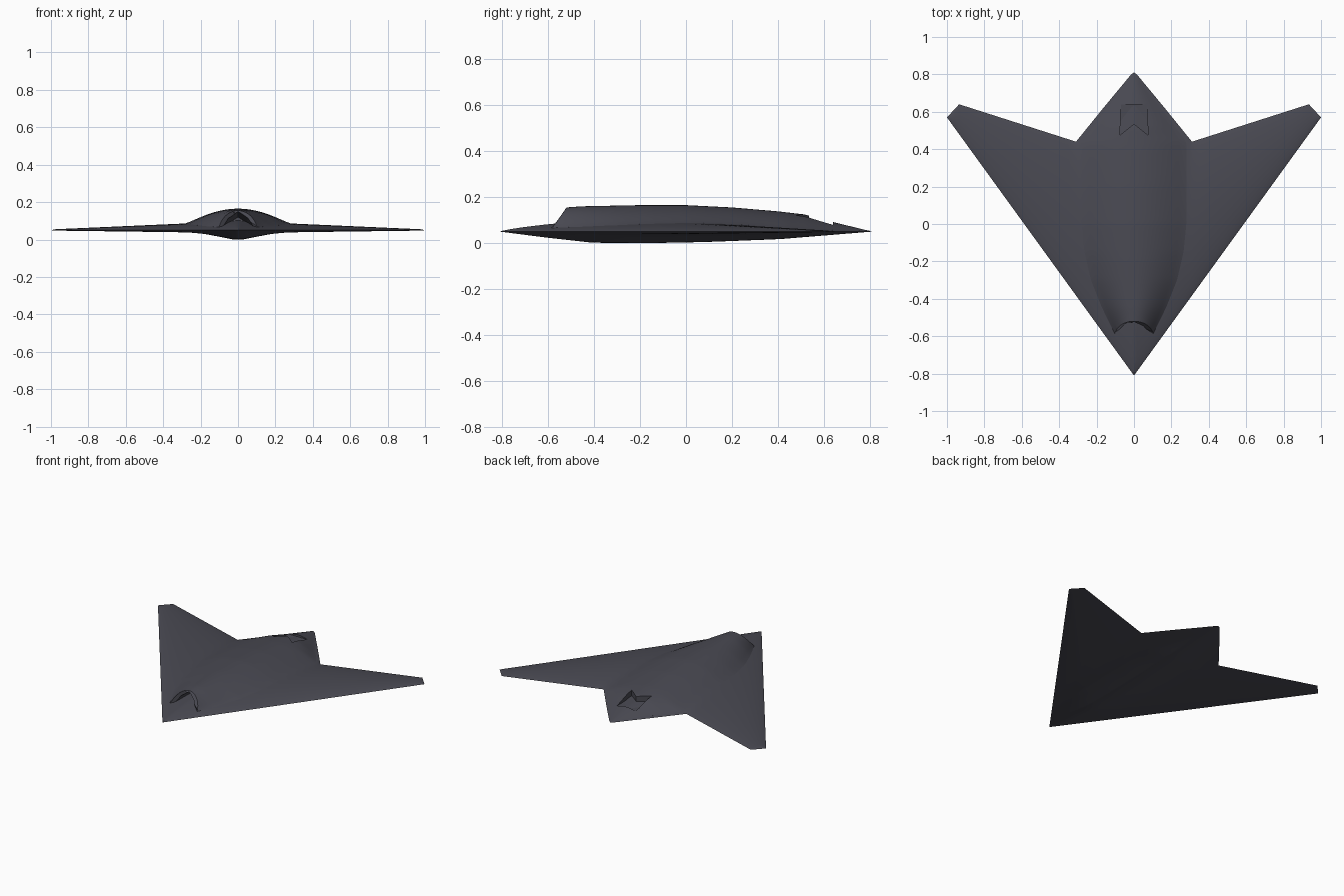
import bpy, bmesh, math

if "Cube" in bpy.data.objects:
    bpy.data.objects.remove(bpy.data.objects["Cube"])

paint = bpy.data.materials.new("dark grey paint")
paint.diffuse_color = (0.068, 0.068, 0.086, 1)
paint.use_nodes = True
paint.node_tree.nodes["Principled BSDF"].inputs["Base Color"].default_value = paint.diffuse_color
RIM = 0.05


def lerp(keys, v):
    """Piecewise-linear lookup in a short list of (position, value)."""
    if v <= keys[0][0]:
        return keys[0][1]
    for (a, p), (b, q) in zip(keys, keys[1:]):
        if v <= b:
            return p + (q - p) * (v - a) / (b - a)
    return keys[-1][1]


def make(name, verts, faces):
    bm = bmesh.new()
    vs = [bm.verts.new(v) for v in verts]
    for f in faces:
        bm.faces.new([vs[i] for i in f])
    bmesh.ops.remove_doubles(bm, verts=bm.verts[:], dist=1e-5)
    bmesh.ops.recalc_face_normals(bm, faces=bm.faces[:])
    me = bpy.data.meshes.new(name)
    bm.to_mesh(me)
    bm.free()
    me.materials.append(paint)
    ob = bpy.data.objects.new(name, me)
    bpy.context.collection.objects.link(ob)
    return ob


def loft(name, rings, cap=True):
    """Skin closed rings of equal length."""
    n = len(rings[0])
    verts = [p for r in rings for p in r]
    faces = [(k * n + i, k * n + (i + 1) % n, (k + 1) * n + (i + 1) % n, (k + 1) * n + i)
             for k in range(len(rings) - 1) for i in range(n)]
    if cap:
        faces += [tuple(range(n)), tuple(range((len(rings) - 1) * n, len(rings) * n))]
    return make(name, verts, faces)


def activate(ob):
    bpy.ops.object.select_all(action='DESELECT')
    ob.select_set(True)
    bpy.context.view_layer.objects.active = ob


# Planform and thickness rules
TRAIL = [(0, 0.81), (0.015, 0.80), (0.16, 0.625), (0.31, 0.44), (0.935, 0.64), (1, 0.57)]
TOP_MAX = [(0, 0.06), (0.3, 0.035), (1, 0.004)]
BELLY = [(0, 0.05), (0.03, 0.049), (0.1, 0.035), (0.18, 0.02), (0.25, 0.0135), (0.32, 0.011), (1, 0.002)]
KEEL = [(0, 0), (0.12, 0.5), (0.25, 0.97), (0.4, 1), (0.55, 0.91), (0.75, 0.66), (1, 0)]


def lead(x):
    return -0.81 + 1.38 * abs(x)


def trail(x):
    return max(lerp(TRAIL, abs(x)), lead(x))


def deck(x, y):
    c = trail(x) - lead(x)
    t = min(1, max(0, (y - lead(x)) / max(c, 1e-6)))
    return RIM + lerp(TOP_MAX, abs(x)) * min(1, c / 0.06) * (4 * t * (1 - t)) ** 0.8


def belly(x, t):
    c = trail(x) - lead(x)
    return RIM - lerp(BELLY, abs(x)) * min(1, c / 0.06) * lerp(KEEL, t)


# Airframe: chordwise sections from wing tip to wing tip
xs = [0.31 * i / 20 for i in range(21)] + [0.31 + 0.625 * i / 16 for i in range(1, 17)] \
    + [0.935 + 0.065 * i / 5 for i in range(1, 6)]
xs = [-x for x in reversed(xs[1:])] + xs
N = 40
ts = [0.5 - 0.5 * math.cos(math.pi * i / N) for i in range(N + 1)]
sections = []
for x in xs:
    a, c = lead(x), trail(x) - lead(x)
    upper = [(x, a + c * t, deck(x, a + c * t)) for t in ts]
    lower = [(x, a + c * t, belly(x, t)) for t in reversed(ts[1:-1])]
    sections.append(upper + lower)
airframe = loft("airframe", sections, cap=False)

# Upper hull: bell-shaped sections from the intake lip to the tail
SPINE = [(-0.52, 0.155), (-0.45, 0.16), (-0.2, 0.165), (0.0, 0.165), (0.2, 0.155),
         (0.4, 0.138), (0.52, 0.124), (0.6, 0.101), (0.81, 0.05)]
WIDTH = [(-0.59, 0.10), (-0.45, 0.17), (-0.3, 0.23), (-0.15, 0.265), (0.0, 0.28),
         (0.44, 0.28), (0.8, 0.008)]
U, V = 28, 60
rings = []
for k in range(V + 1):
    upper, lower = [], []
    for i in range(U + 1):
        u = -1 + 2 * i / U
        front = -0.52 - 0.065 * u * u
        y = front + (0.8 - front) * k / V
        w = lerp(WIDTH, y)
        base = deck(w, y)
        z = base + (lerp(SPINE, y) - base) * (1 - u * u) ** 1.2
        upper.append((u * w, y, max(z, RIM + 0.0006)))
        lower.append((u * w, y, RIM))
    rings.append(upper + lower[::-1])
hull = loft("upper_hull", rings)

# Intake opening: tapering duct
mouth = [(-0.095, 0.055), (-0.055, 0.122), (0, 0.163), (0.055, 0.122), (0.095, 0.055)]
intake_cutter = loft("intake_cutter", [
    [(x, -0.61, z) for x, z in mouth],
    [(x * 0.7, -0.33, 0.055 + (z - 0.055) * 0.6) for x, z in mouth]])

# Exhaust trough with a pointed lip above it
plan = [(-0.07, 0.64), (-0.075, 0.475), (0, 0.535), (0.075, 0.475), (0.07, 0.64)]
exhaust_cutter = loft("exhaust_cutter", [[(x, y, z) for x, y in plan] for z in (0.078, 0.2)])

for cutter in (intake_cutter, exhaust_cutter):
    cutter.hide_render = True
    m = hull.modifiers.new("cut", 'BOOLEAN')
    m.operation, m.solver, m.object = 'DIFFERENCE', 'EXACT', cutter
    activate(hull)
    bpy.ops.object.modifier_apply(modifier=m.name)
    bpy.data.objects.remove(cutter)

for ob in (airframe, hull):
    activate(ob)
    bpy.ops.object.shade_smooth_by_angle(angle=math.radians(25))
